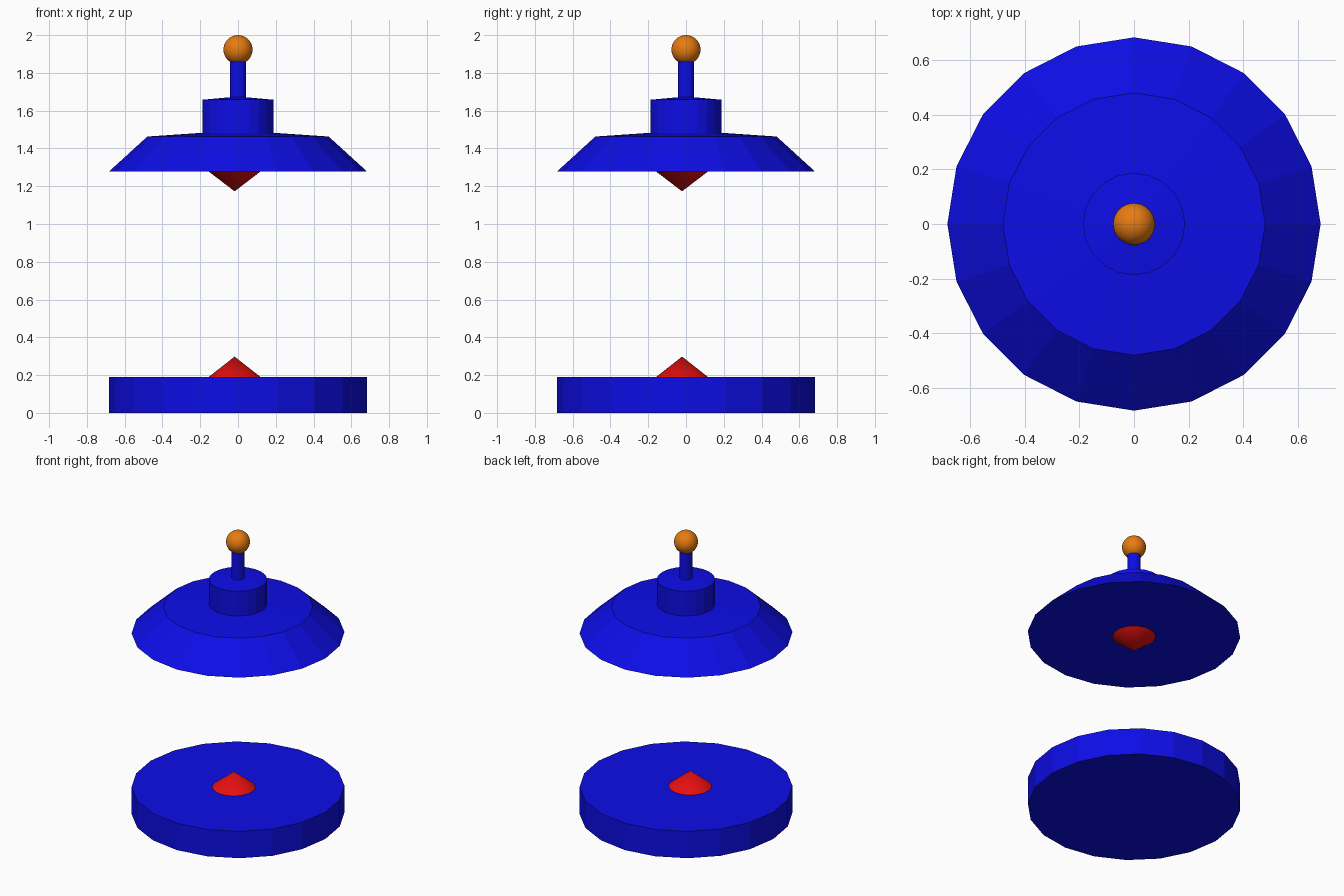
import bpy
import bmesh
from math import cos, sin, tau, radians

cube = bpy.data.objects.get("Cube")
if cube:
    bpy.data.objects.remove(cube, do_unlink=True)


def make_material(name, rgb):
    mat = bpy.data.materials.new(name)
    mat.use_nodes = True
    colour = (*rgb, 1.0)
    mat.diffuse_color = colour
    mat.node_tree.nodes["Principled BSDF"].inputs["Base Color"].default_value = colour
    return mat


blue = make_material("blue", (0.004, 0.004, 0.8))
red = make_material("red", (0.8, 0.005, 0.005))
orange = make_material("orange", (0.8, 0.2, 0.006))


def lathe(name, profile, sides, mat, centre=(0, 0), smooth=False):
    """Turn (radius, z) points around a vertical axis; radius 0 makes a tip."""
    bm = bmesh.new()
    rings = []
    for r, z in profile:
        count = sides if r else 1
        rings.append([bm.verts.new((r * cos(tau * i / sides), r * sin(tau * i / sides), z))
                      for i in range(count)])
    for a, b in zip(rings, rings[1:]):
        for i in range(sides):
            j = (i + 1) % sides
            corners = [a[i % len(a)], a[j % len(a)], b[j % len(b)], b[i % len(b)]]
            bm.faces.new(list(dict.fromkeys(corners)))
    for ring in (rings[0], rings[-1]):
        if len(ring) > 1:
            bm.faces.new(ring)
    bmesh.ops.recalc_face_normals(bm, faces=bm.faces)
    mesh = bpy.data.meshes.new(name)
    bm.to_mesh(mesh)
    bm.free()
    mesh.materials.append(mat)
    obj = bpy.data.objects.new(name, mesh)
    obj.location = (*centre, 0)
    bpy.context.collection.objects.link(obj)
    if smooth:
        smooth_shade(obj)
    return obj


def smooth_shade(obj):
    bpy.ops.object.select_all(action="DESELECT")
    obj.select_set(True)
    bpy.context.view_layer.objects.active = obj
    bpy.ops.object.shade_smooth_by_angle(angle=radians(40))


# Lower disc and upper canopy
lathe("base_disc", [(0.683, 0), (0.683, 0.19)], 20, blue)
lathe("canopy", [(0.683, 1.278), (0.48, 1.463), (0.187, 1.483), (0, 1.49)], 20, blue)

# Hub with a shallow cap, and the stem above it
lathe("hub", [(0.187, 1.47), (0.187, 1.658), (0, 1.675)], 20, blue)
lathe("stem", [(0.043, 1.66), (0.043, 1.88)], 20, blue)

# Facing cones, slightly off centre
tip = (-0.018, -0.021)
lathe("lower_cone", [(0.14, 0.188), (0, 0.298)], 32, red, tip, True)
lathe("upper_cone", [(0, 1.173), (0.14, 1.28)], 32, red, tip, True)

# Ball on top
bpy.ops.mesh.primitive_uv_sphere_add(segments=32, ring_count=16, radius=0.077,
                                     location=(0, 0, 1.923))
ball = bpy.context.object
ball.name = "top_ball"
ball.data.materials.append(orange)
smooth_shade(ball)
